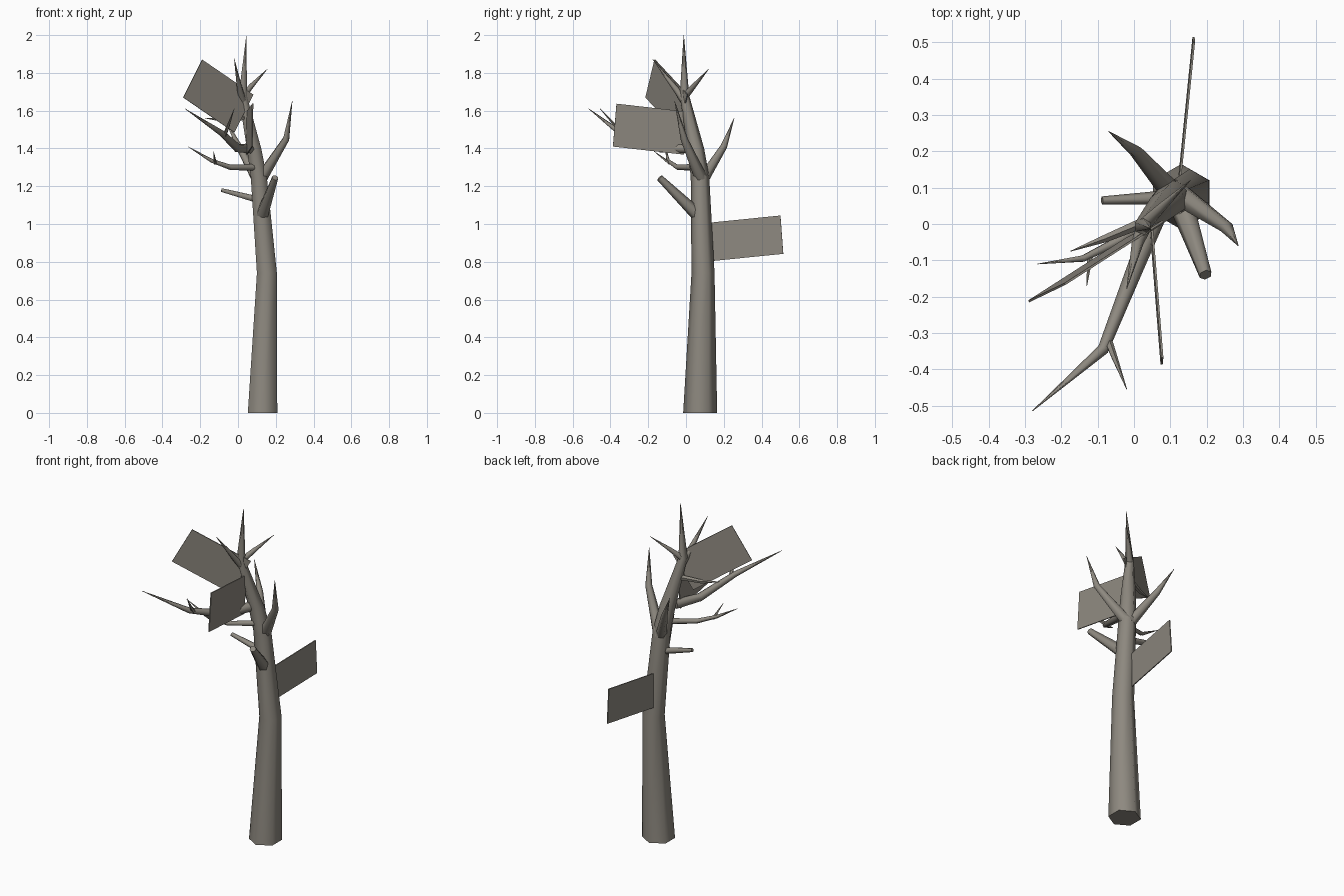
import bpy
import bmesh
import math
from mathutils import Vector

cube = bpy.data.objects.get("Cube")
if cube:
    bpy.data.objects.remove(cube, do_unlink=True)


def make_material(name, rgb):
    mat = bpy.data.materials.new(name)
    mat.use_nodes = True
    mat.diffuse_color = (*rgb, 1)
    mat.node_tree.nodes["Principled BSDF"].inputs["Base Color"].default_value = (*rgb, 1)
    return mat


wood = make_material("weathered grey wood", (0.27, 0.25, 0.215))


def finish(name, bm):
    bmesh.ops.recalc_face_normals(bm, faces=bm.faces[:])
    mesh = bpy.data.meshes.new(name)
    bm.to_mesh(mesh)
    bm.free()
    mesh.materials.append(wood)
    mesh.shade_smooth()
    mesh.set_sharp_from_angle(angle=math.radians(68))
    obj = bpy.data.objects.new(name, mesh)
    bpy.context.collection.objects.link(obj)
    return obj


def limb(name, path, radii, sides=6, level=False):
    """Tapered tube through the path; level keeps its rings horizontal."""
    pts = [Vector(p) for p in path]
    bm = bmesh.new()
    rings = []
    up = Vector((0, 0, 1))
    direction = up
    u, v = Vector((1, 0, 0)), Vector((0, 1, 0))
    for i, (p, r) in enumerate(zip(pts, radii)):
        if not level:
            # Turn the ring frame smoothly along the limb
            tangent = (pts[min(i + 1, len(pts) - 1)] - pts[max(i - 1, 0)]).normalized()
            turn = direction.rotation_difference(tangent)
            u, v, direction = turn @ u, turn @ v, tangent
        ring = []
        for k in range(sides):
            a = math.pi / 2 + math.tau * k / sides
            ring.append(bm.verts.new(p + r * (math.cos(a) * u + math.sin(a) * v)))
        rings.append(ring)
    for low, high in zip(rings, rings[1:]):
        for k in range(sides):
            n = (k + 1) % sides
            bm.faces.new((low[k], low[n], high[n], high[k]))
    bm.faces.new(rings[0])
    bm.faces.new(rings[-1])
    return finish(name, bm)


def board(name, outer_top, outer_low, inner_low, thick=0.006):
    """Thin rectangular plate given by three corners."""
    a, b, c = Vector(outer_top), Vector(outer_low), Vector(inner_low)
    corners = [a, b, c, a + c - b]
    half = (b - a).cross(c - b).normalized() * thick / 2
    bm = bmesh.new()
    front = [bm.verts.new(p + half) for p in corners]
    back = [bm.verts.new(p - half) for p in corners]
    bm.faces.new(front)
    bm.faces.new(back[::-1])
    for k in range(4):
        n = (k + 1) % 4
        bm.faces.new((front[k], back[k], back[n], front[n]))
    return finish(name, bm)


# Trunk, bent and tapering to a point
limb("trunk",
     [(.13, .075, 0), (.153, .09, .74), (.11, .074, 1.25),
      (.085, .052, 1.4), (.025, -.008, 1.68), (.045, -.012, 2)],
     [.09, .061, .049, .044, .025, .001], level=True)

# Long front branch and its twig
limb("front_branch",
     [(.06, .02, 1.4), (0, -.13, 1.4), (-.085, -.345, 1.48), (-.28, -.515, 1.61)],
     [.028, .023, .016, .001])
limb("front_twig", [(-.075, -.31, 1.46), (-.055, -.365, 1.51), (-.02, -.455, 1.61)],
     [.012, .009, .001], 5)

# Right branch and its twig
limb("right_branch",
     [(.08, .04, 1.3), (-.04, -.045, 1.3), (-.14, -.095, 1.335), (-.265, -.11, 1.41)],
     [.018, .014, .01, .001])
limb("right_twig", [(-.12, -.085, 1.32), (-.13, -.17, 1.385)], [.009, .001], 5)
limb("upper_right_twig", [(.04, .01, 1.565), (-.08, -.04, 1.55), (-.175, -.075, 1.56)],
     [.016, .011, .001], 5)

# Left and back branches, kinked upward
limb("left_branch",
     [(.11, .09, 1.22), (.255, -.01, 1.45), (.287, -.06, 1.65)], [.036, .019, .001])
limb("back_branch",
     [(.11, .08, 1.22), (.005, .2, 1.41), (-.07, .255, 1.56)], [.032, .018, .001])

# Broken stubs with blunt ends
limb("front_stub", [(.125, .07, 1.04), (.197, -.14, 1.245)], [.036, .018])
limb("right_stub", [(.12, .075, 1.125), (-.088, .065, 1.18)], [.021, .011])

# Spikes at the crown
limb("back_spike", [(.02, -.01, 1.67), (.075, .045, 1.735), (.155, .12, 1.82)],
     [.02, .013, .001])
limb("front_spike", [(.03, 0, 1.64), (.01, -.05, 1.71), (-.02, -.178, 1.875)],
     [.022, .017, .001])

# Blank sign boards
board("upper_sign", (-.19, -.165, 1.87), (-.29, -.213, 1.67), (-.02, -.04, 1.485))
board("middle_sign", (.078, -.368, 1.637), (.076, -.387, 1.41), (.046, -.01, 1.367))
board("lower_sign", (.165, .5, 1.045), (.164, .515, .842), (.124, .12, .802))
